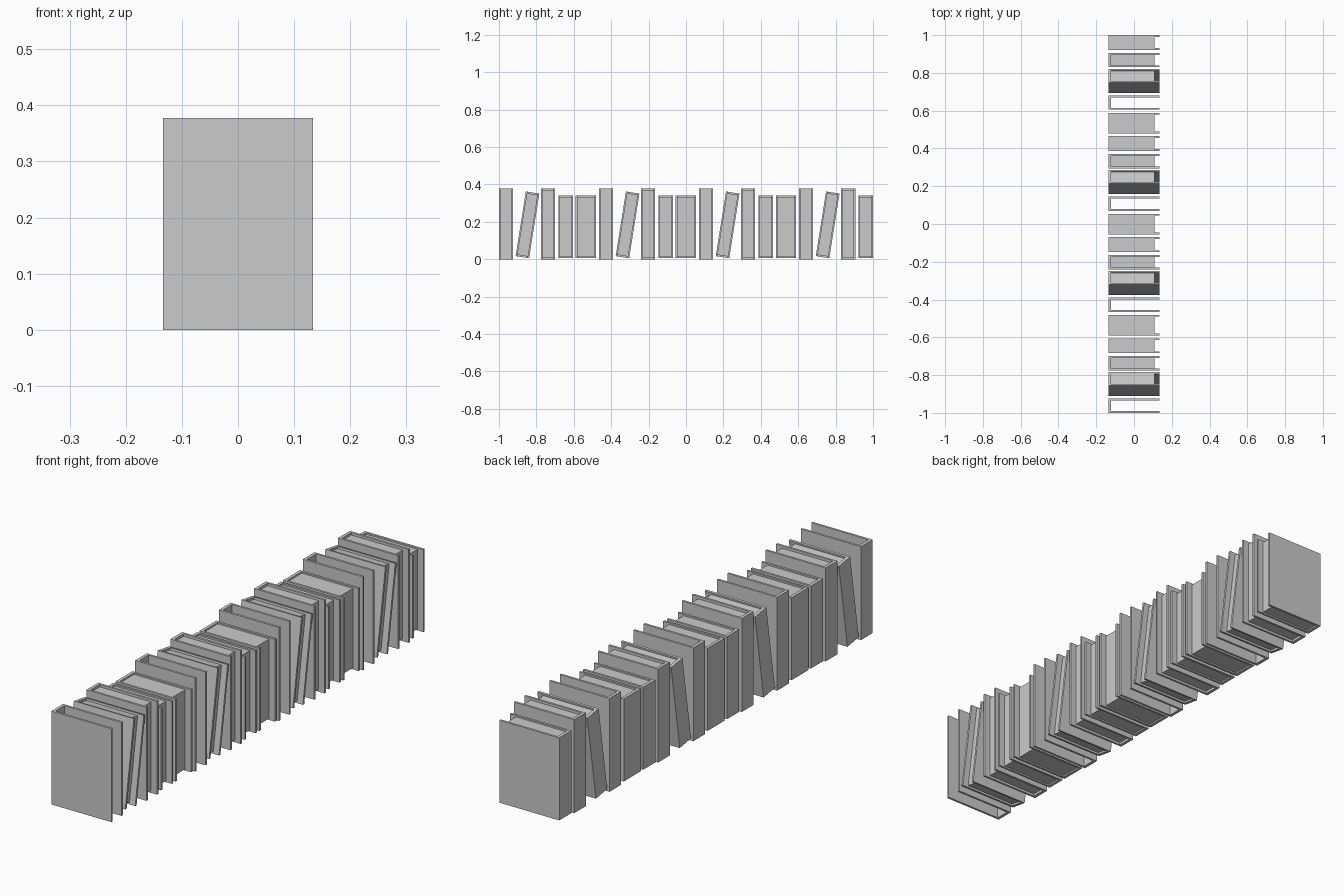
import bpy, bmesh, math

if "Cube" in bpy.data.objects:
    bpy.data.objects.remove(bpy.data.objects["Cube"])

COVER = 0.009      # cover board thickness
SPINE = 0.013      # spine thickness
X0, X1 = -0.134, 0.134
PERIOD = 0.535     # spacing of the repeating group of five books


def extrude_profile(name, profile, z0, z1):
    """Closed xy outline extruded from z0 to z1."""
    bm = bmesh.new()
    face = bm.faces.new([bm.verts.new((x, y, z0)) for x, y in profile])
    new = bmesh.ops.extrude_face_region(bm, geom=[face])["geom"]
    verts = [v for v in new if isinstance(v, bmesh.types.BMVert)]
    bmesh.ops.translate(bm, verts=verts, vec=(0, 0, z1 - z0))
    bmesh.ops.recalc_face_normals(bm, faces=bm.faces)
    mesh = bpy.data.meshes.new(name)
    bm.to_mesh(mesh)
    bm.free()
    obj = bpy.data.objects.new(name, mesh)
    bpy.context.collection.objects.link(obj)
    return obj


def book(name, y, z, width, height, lean=0.0, recess=0.01, pages=True):
    """Book centred on (y, z): C-shaped cover, open at +x, plus a page block."""
    w, h = width / 2, height / 2
    i = w - COVER
    cover = [(X0, -w), (X1, -w), (X1, -i), (X0 + SPINE, -i),
             (X0 + SPINE, i), (X1, i), (X1, w), (X0, w)]
    parts = [extrude_profile(name + "_cover", cover, -h, h)]
    if pages:
        a, b = X0 + SPINE, 0.108
        block = [(a, -i), (b, -i), (b, i), (a, i)]
        parts.append(extrude_profile(name + "_pages", block, -h + recess, h - recess))
    for p in parts:
        p.location = (0, y, z)
        p.rotation_euler.x = -math.radians(lean)


# name, y centre, z centre, width, height, lean, page recess, has pages
GROUP = [
    ("empty_tall_book", -0.9625, 0.1885, 0.075, 0.377, 0, 0.01, False),
    ("leaning_book", -0.8475, 0.184, 0.073, 0.350, 9, 0.008, True),
    ("tall_book", -0.7375, 0.1885, 0.075, 0.377, 0, 0.01, True),
    ("short_book", -0.644, 0.1735, 0.078, 0.333, 0, 0.006, True),
    ("wide_short_book", -0.536, 0.1735, 0.108, 0.333, 0, 0.006, True),
]

# three full groups, then a last group without the wide book
for g in range(4):
    for name, y, z, w, h, lean, recess, pages in GROUP[:4 if g == 3 else 5]:
        book(f"{name}_{g + 1}", y + g * PERIOD, z, w, h, lean, recess, pages)
